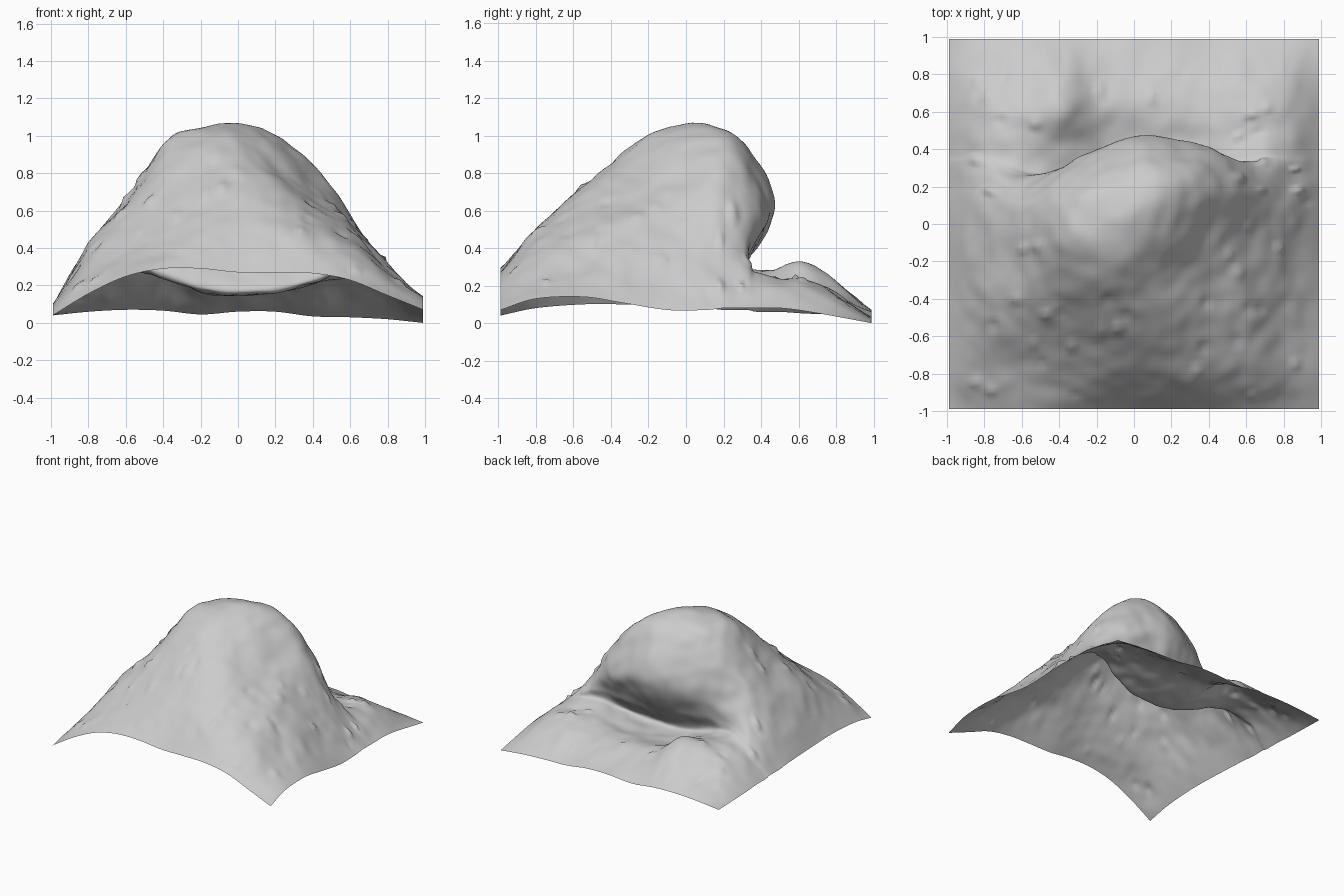
import bpy, bmesh, random
from mathutils import Vector, noise

if "Cube" in bpy.data.objects:
    bpy.data.objects.remove(bpy.data.objects["Cube"])

random.seed(4)
SUB = 9  # grid cells per control span

# Control net: rows run front to back, following the cliff fold; columns run left to right
Y_PLAIN = [-.99, -.8, -.55, -.35, -.1, .1, .2, .27, .33, .38, .5, .66, .99]
Y_FOLD = [-.99, -.8, -.55, -.30, -.05, .2, .37, .47, .34, .2, .38, .64, .99]
RIM_FOLLOW = [0, 0, 0, 0, .3, .7, 1, 1, 1, .6, .2, 0, 0]
FOLD = [0, 0, .15, .5, .85, 1, .92, .7, .25, 0, 0]
RIM_OFF = [0, 0, -.07, -.07, -.04, 0, 0, 0, 0, 0, 0]
Z = [
    [.04, .16, .25, .29, .29, .27, .27, .265, .23, .15, .07],
    [.08, .26, .36, .43, .48, .50, .50, .47, .38, .26, .13],
    [.10, .38, .52, .62, .70, .73, .70, .60, .47, .30, .14],
    [.10, .42, .62, .82, .92, .92, .80, .66, .52, .32, .11],
    [.09, .43, .66, .96, 1.04, 1.05, .96, .75, .55, .31, .07],
    [.08, .38, .66, .93, 1.02, 1.03, 1.0, .85, .57, .30, .07],
    [.07, .33, .58, .80, .87, .87, .85, .76, .53, .28, .08],
    [.07, .30, .45, .57, .62, .62, .60, .56, .45, .26, .08],
    [.07, .27, .34, .36, .36, .35, .35, .36, .36, .25, .08],
    [.06, .25, .29, .25, .18, .17, .18, .22, .28, .23, .08],
    [.06, .23, .28, .25, .16, .14, .16, .20, .24, .22, .08],
    [.05, .18, .26, .31, .20, .17, .18, .20, .23, .20, .06],
    [.04, .06, .07, .065, .045, .06, .06, .035, .03, .02, .0],
]


def spline(pts):
    """Catmull-Rom resampling of a list of vectors."""
    p = [2 * pts[0] - pts[1]] + pts + [2 * pts[-1] - pts[-2]]
    out = []
    for i in range(1, len(p) - 2):
        a, b, c, d = p[i - 1:i + 3]
        for k in range(SUB):
            t = k / SUB
            out.append(.5 * (2 * b + (c - a) * t + (2 * a - 5 * b + 4 * c - d) * t * t
                             + (3 * b - a - 3 * c + d) * t ** 3))
    return out + [pts[-1].copy()]


# Loft the net in both directions
rows = []
for r, zs in enumerate(Z):
    row = []
    for c, z in enumerate(zs):
        y = Y_PLAIN[r] + FOLD[c] * (Y_FOLD[r] - Y_PLAIN[r]) + RIM_OFF[c] * RIM_FOLLOW[r]
        row.append(Vector(((-1 + .2 * c) * .99, y, z)))
    rows.append(spline(row))
columns = [spline([row[i] for row in rows]) for i in range(len(rows[0]))]

bm = bmesh.new()
grid = [[bm.verts.new(p) for p in col] for col in columns]
for a, b in zip(grid, grid[1:]):
    for j in range(len(a) - 1):
        bm.faces.new((a[j], b[j], b[j + 1], a[j + 1]))
bm.normal_update()

# Weathered surface: soft noise plus scattered small lumps
lumps = []
for _ in range(70):
    x, y = random.uniform(-.93, .93), random.uniform(-.93, .9)
    if abs(x) > .5 or y < -.35 or y > .6:
        lumps.append((x, y, random.uniform(.025, .05), random.choice((-.012, .016, .022))))
moves = []
for v in bm.verts:
    x, y, z = v.co
    fade = min(1, max(0, (.99 - max(abs(x), abs(y))) / .12))
    d = .016 * noise.noise(v.co * 4) + .009 * noise.noise(v.co * 10)
    for lx, ly, rad, h in lumps:
        q = ((x - lx) ** 2 + (y - ly) ** 2) / rad ** 2
        if q < 1:
            d += h * (1 - q) ** 2
    moves.append(v.normal * d * fade)
for v, m in zip(bm.verts, moves):
    v.co += m

mesh = bpy.data.meshes.new("rocky_hill")
bm.to_mesh(mesh)
bm.free()
for p in mesh.polygons:
    p.use_smooth = True
hill = bpy.data.objects.new("rocky_hill", mesh)
bpy.context.collection.objects.link(hill)
